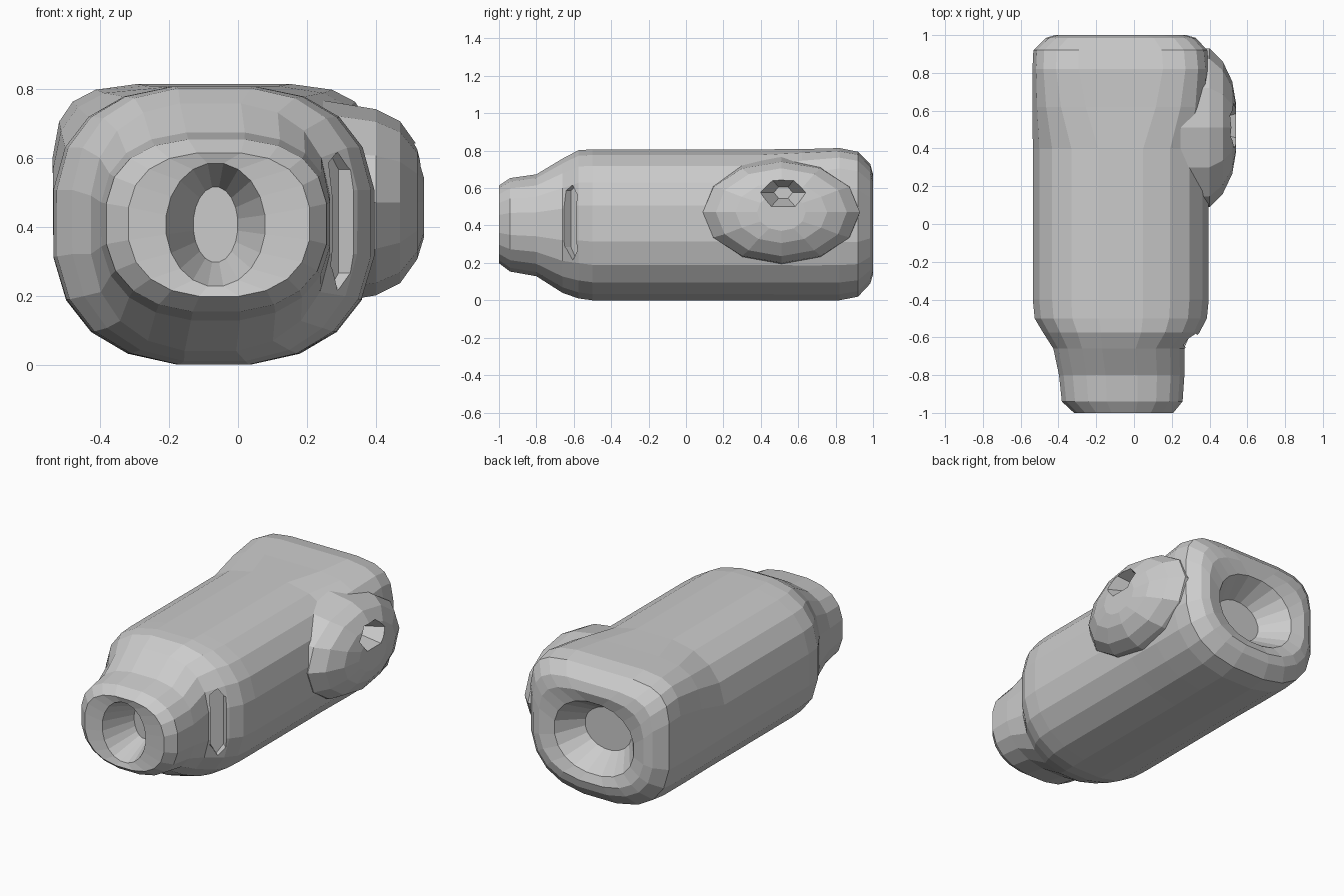
import bpy, bmesh, math
from mathutils import Vector, Matrix

if "Cube" in bpy.data.objects:
    bpy.data.objects.remove(bpy.data.objects["Cube"])


def ring(x0, x1, z0, z1, n_top, n_bot, count):
    """Rounded-box outline as (x, z) points."""
    pts = []
    for i in range(count):
        a = 2 * math.pi * (i + 0.5) / count
        c, s = math.cos(a), math.sin(a)
        e = 2 / (n_top if s > 0 else n_bot)
        pts.append(((x0 + x1) / 2 + (x1 - x0) / 2 * math.copysign(abs(c) ** e, c),
                    (z0 + z1) / 2 + (z1 - z0) / 2 * math.copysign(abs(s) ** e, s)))
    return pts


def loft(name, rings, matrix=None):
    """Skin a list of rings of 3D points into a closed flat-shaded mesh."""
    bm = bmesh.new()
    rows = [[bm.verts.new(p) for p in r] for r in rings]
    n = len(rows[0])
    for a, b in zip(rows, rows[1:]):
        for i in range(n):
            j = (i + 1) % n
            bm.faces.new((a[i], a[j], b[j], b[i]))
    bm.faces.new(rows[0])
    bm.faces.new(rows[-1])
    if matrix:
        bm.transform(matrix)
    bmesh.ops.recalc_face_normals(bm, faces=bm.faces[:])
    me = bpy.data.meshes.new(name)
    bm.to_mesh(me)
    bm.free()
    ob = bpy.data.objects.new(name, me)
    bpy.context.collection.objects.link(ob)
    return ob


def combine(target, other, op):
    m = target.modifiers.new(op, 'BOOLEAN')
    m.operation, m.object, m.solver = op, other, 'EXACT'
    bpy.context.view_layer.objects.active = target
    bpy.ops.object.modifier_apply(modifier=m.name)
    bpy.data.objects.remove(other)


def oval_rings(sections, count):
    """Rings along local Z from (height, half_x, half_y)."""
    return [[(hx * math.cos(2 * math.pi * i / count), hy * math.sin(2 * math.pi * i / count), h)
             for i in range(count)] for h, hx, hy in sections]


# Housing: nose recess, nose, shoulder, barrel, squared rear, rear dish
# (y, x0, x1, z0, z1, top roundness, bottom roundness)
sections = [
    (-0.80, -0.13, 0.00, 0.30, 0.52, 2.0, 2.0),
    (-0.99, -0.21, 0.08, 0.23, 0.59, 2.0, 2.0),
    (-1.00, -0.32, 0.21, 0.20, 0.62, 2.6, 2.4),
    (-0.94, -0.385, 0.26, 0.155, 0.66, 2.7, 2.4),
    (-0.80, -0.40, 0.27, 0.13, 0.68, 2.7, 2.4),
    (-0.66, -0.43, 0.27, 0.04, 0.765, 2.7, 2.4),
    (-0.575, -0.485, 0.35, 0.01, 0.81, 2.7, 2.4),
    (-0.50, -0.53, 0.39, 0.0, 0.815, 2.7, 2.45),
    (-0.40, -0.54, 0.40, 0.0, 0.815, 2.7, 2.45),
    (0.40, -0.54, 0.40, 0.0, 0.815, 2.7, 2.45),
    (0.62, -0.54, 0.40, 0.0, 0.815, 4.0, 2.5),
    (0.82, -0.54, 0.40, 0.0, 0.82, 5.0, 2.5),
    (0.92, -0.535, 0.39, 0.02, 0.80, 5.0, 2.6),
    (0.985, -0.47, 0.33, 0.09, 0.735, 4.5, 2.6),
    (1.00, -0.42, 0.28, 0.14, 0.68, 3.5, 2.5),
    (0.98, -0.34, 0.19, 0.19, 0.62, 2.2, 2.2),
    (0.83, -0.22, 0.09, 0.28, 0.53, 2.0, 2.0),
]
housing = loft("motor_housing", [[(x, s[0], z) for x, z in ring(*s[1:], 20)] for s in sections])

# Side boss bulging from the rear right
x_axis = Matrix(((0, 0, 1, 0), (1, 0, 0, 0), (0, 1, 0, 0), (0, 0, 0, 1)))
boss = loft("side_boss", oval_rings(
    [(0.22, 0.42, 0.30), (0.40, 0.42, 0.27), (0.47, 0.35, 0.235), (0.52, 0.245, 0.165), (0.54, 0.13, 0.10)], 12),
    Matrix.Translation((0, 0.51, 0.475)) @ x_axis)
combine(housing, boss, 'UNION')

# Small pit in the boss
pit = loft("boss_pit", oval_rings([(0.40, 0.05, 0.035), (0.58, 0.15, 0.10)], 6),
           Matrix.Translation((0, 0.52, 0.58)) @ x_axis)
combine(housing, pit, 'DIFFERENCE')

# Upright slot on the right front shoulder
turn = Vector((0.75, -0.66, 0)).to_track_quat('Z', 'Y').to_matrix().to_4x4()
slot = loft("shoulder_slot", [[(x, z, h) for x, z in
            [(-w, -0.13), (0, -0.20), (w, -0.15), (w, 0.15), (0, 0.20), (-w, 0.17)]]
            for h, w in [(-0.06, 0.04), (0.2, 0.065)]],
            Matrix.Translation((0.31, -0.625, 0.42)) @ turn)
combine(housing, slot, 'DIFFERENCE')

# Stand on the ground
low = min(v.co.z for v in housing.data.vertices)
for v in housing.data.vertices:
    v.co.z -= low
for p in housing.data.polygons:
    p.use_smooth = False
